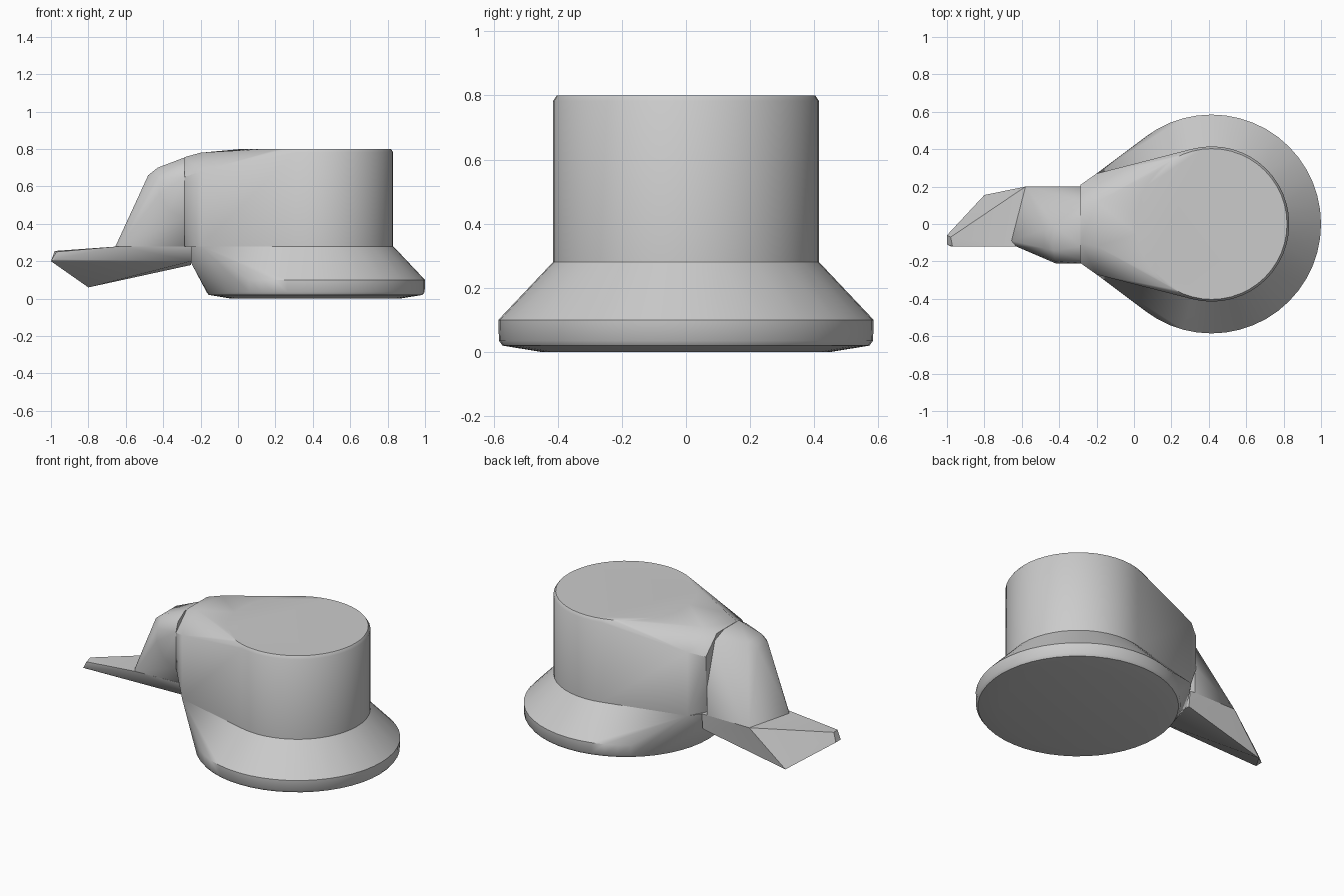
import bpy, bmesh, math

cube = bpy.data.objects.get("Cube")
if cube:
    bpy.data.objects.remove(cube, do_unlink=True)

grey = bpy.data.materials.new("plain_grey")
grey.use_nodes = True
COLOUR = (0.6, 0.6, 0.6, 1)
grey.diffuse_color = COLOUR
grey.node_tree.nodes["Principled BSDF"].inputs["Base Color"].default_value = COLOUR

CENTRE_X = 0.415


def ring(radius, z, count=48):
    """Circle of points around the main body axis."""
    return [(CENTRE_X + radius * math.cos(math.tau * i / count),
             radius * math.sin(math.tau * i / count), z) for i in range(count)]


def both_sides(points):
    """Mirror points across y = 0."""
    return [(x, s * y, z) for x, y, z in points for s in (1, -1)]


def hull(name, points, angle=35):
    """Convex solid wrapped around the points."""
    bm = bmesh.new()
    for p in points:
        bm.verts.new(p)
    result = bmesh.ops.convex_hull(bm, input=bm.verts)
    loose = {v for v in result["geom_interior"] + result["geom_unused"]
             if isinstance(v, bmesh.types.BMVert)}
    bmesh.ops.delete(bm, geom=list(loose), context='VERTS')
    bmesh.ops.dissolve_limit(bm, angle_limit=0.01, verts=bm.verts, edges=bm.edges)
    bmesh.ops.recalc_face_normals(bm, faces=bm.faces)
    mesh = bpy.data.meshes.new(name)
    bm.to_mesh(mesh)
    bm.free()
    mesh.materials.append(grey)
    obj = bpy.data.objects.new(name, mesh)
    bpy.context.collection.objects.link(obj)
    bpy.ops.object.select_all(action='DESELECT')
    obj.select_set(True)
    bpy.context.view_layer.objects.active = obj
    bpy.ops.object.shade_smooth_by_angle(angle=math.radians(angle))


# Round upper body tapering to a neck
neck = both_sides([(-0.2, 0.27, 0.68), (-0.2, 0.12, 0.78), (0.05, 0.12, 0.8),
                   (-0.2, 0.27, 0.28), (-0.285, 0.21, 0.65),
                   (-0.285, 0.1, 0.757), (-0.285, 0.21, 0.43),
                   (-0.285, 0.12, 0.28)])
hull("upper_body", ring(0.415, 0.28) + ring(0.415, 0.782)
     + ring(0.403, 0.8) + neck)

# Flared foot below the body
heel = both_sides([(-0.2, 0.27, 0.28), (-0.25, 0.2, 0.28), (-0.25, 0.17, 0.19)])
hull("flared_base", ring(0.415, 0.28) + ring(0.585, 0.1) + ring(0.583, 0.035)
     + ring(0.572, 0.02) + ring(0.45, 0.0) + heel)

# Upright rear hump joined to the neck
hull("rear_hump", [
    (-0.285, 0.2, 0.28), (-0.58, 0.2, 0.28), (-0.655, -0.09, 0.28),
    (-0.63, -0.12, 0.28), (-0.285, -0.1, 0.28),
    (-0.285, 0.2, 0.45), (-0.285, 0.12, 0.72), (-0.285, 0.03, 0.755),
    (-0.285, -0.12, 0.755), (-0.285, -0.19, 0.71), (-0.285, -0.21, 0.65),
    (-0.285, -0.21, 0.43), (-0.37, -0.21, 0.47), (-0.42, -0.21, 0.56),
    (-0.42, -0.2, 0.64), (-0.43, -0.14, 0.7), (-0.43, 0.0, 0.7),
    (-0.48, -0.13, 0.66), (-0.48, -0.03, 0.66)], 40)

# Flat tail sweeping outward under the hump
hull("tail_blade", [
    (-1.0, -0.06, 0.2), (-1.0, -0.11, 0.2), (-0.98, -0.12, 0.21),
    (-0.97, -0.12, 0.25), (-0.98, -0.07, 0.255), (-0.63, -0.12, 0.28),
    (-0.8, 0.155, 0.06), (-0.58, 0.2, 0.28), (-0.25, 0.2, 0.28),
    (-0.25, 0.19, 0.18), (-0.25, -0.1, 0.28), (-0.25, -0.08, 0.2)], 40)
